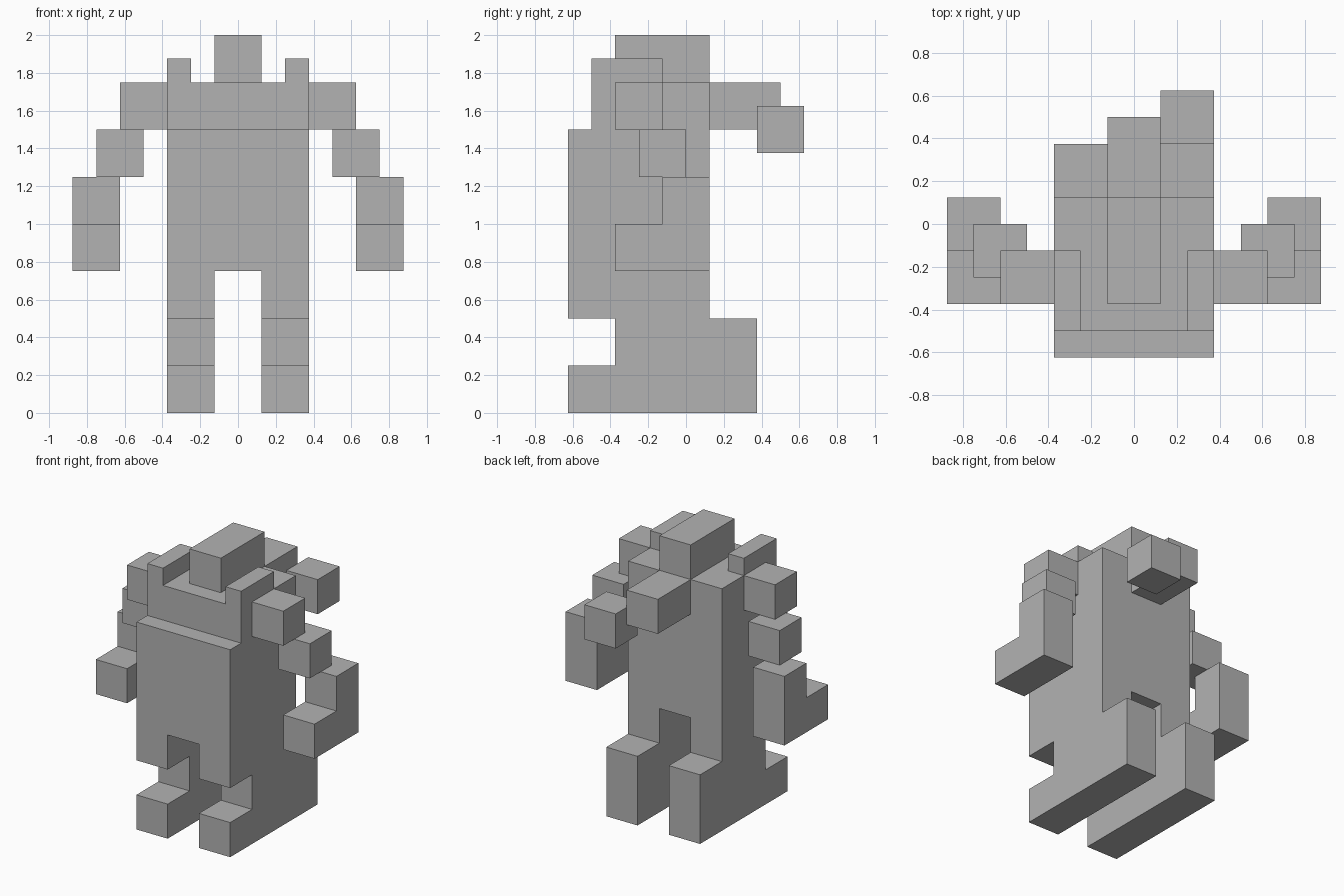
import bpy
import bmesh
from mathutils import Vector

U = 0.125  # block unit; all box corners below are in whole units

cube = bpy.data.objects.get("Cube")
if cube:
    bpy.data.objects.remove(cube, do_unlink=True)

grey = bpy.data.materials.new("plain grey")
grey.use_nodes = True
colour = (0.45, 0.45, 0.45, 1)
grey.diffuse_color = colour
grey.node_tree.nodes["Principled BSDF"].inputs["Base Color"].default_value = colour


def block_part(name, *boxes):
    """One closed skin around a union of boxes, each (x0, x1, y0, y1, z0, z1)."""
    cells = {(x, y, z) for a, b, c, d, e, f in boxes
             for x in range(a, b) for y in range(c, d) for z in range(e, f)}
    bm = bmesh.new()
    for cell in cells:
        for axis in range(3):
            for side in (-1, 1):
                step = Vector((0, 0, 0))
                step[axis] = side
                if tuple(int(v) for v in Vector(cell) + step) in cells:
                    continue
                u, v = Vector((0, 0, 0)), Vector((0, 0, 0))
                u[(axis + 1) % 3] = v[(axis + 2) % 3] = 0.5
                mid = Vector(cell) + Vector((0.5, 0.5, 0.5)) + step / 2
                ring = [mid - u - v, mid + u - v, mid + u + v, mid - u + v]
                bm.faces.new([bm.verts.new(p * U) for p in ring[::side]])
    bmesh.ops.remove_doubles(bm, verts=bm.verts, dist=0.001)
    bmesh.ops.dissolve_limit(bm, angle_limit=0.01, verts=bm.verts, edges=bm.edges)
    mesh = bpy.data.meshes.new(name)
    bm.to_mesh(mesh)
    bm.free()
    mesh.materials.append(grey)
    obj = bpy.data.objects.new(name, mesh)
    bpy.context.collection.objects.link(obj)
    return obj


def both_sides(boxes):
    return boxes + [(-b, -a, *rest) for a, b, *rest in boxes]


# Body: chest, stepped collar, shoulder spikes, hips, legs and feet
body_sides = both_sides([
    (2, 3, -4, -1, 14, 15),   # shoulder spike
    (1, 3, -5, 1, 4, 6),      # hip
    (1, 3, -3, 3, 2, 4),      # leg
    (1, 3, -5, 3, 0, 2),      # foot
])
block_part("body", (-3, 3, -5, 1, 6, 12), (-3, 3, -4, 1, 12, 14), *body_sides)

# Head and the tail behind it
block_part("head", (-1, 1, -3, 1, 14, 16))
block_part("tail", (-1, 1, 1, 4, 12, 14))
block_part("tail_tip", (1, 3, 3, 5, 11, 13))

# Arms, mirrored left and right
arm = {
    "shoulder": [(3, 5, -3, -1, 12, 14)],
    "elbow": [(4, 6, -2, 0, 10, 12)],
    "forearm_and_hand": [(5, 7, -1, 1, 8, 10), (5, 7, -3, 1, 6, 8)],
}
for part, boxes in arm.items():
    block_part("left_" + part, *boxes)
    block_part("right_" + part, *[(-b, -a, *rest) for a, b, *rest in boxes])
